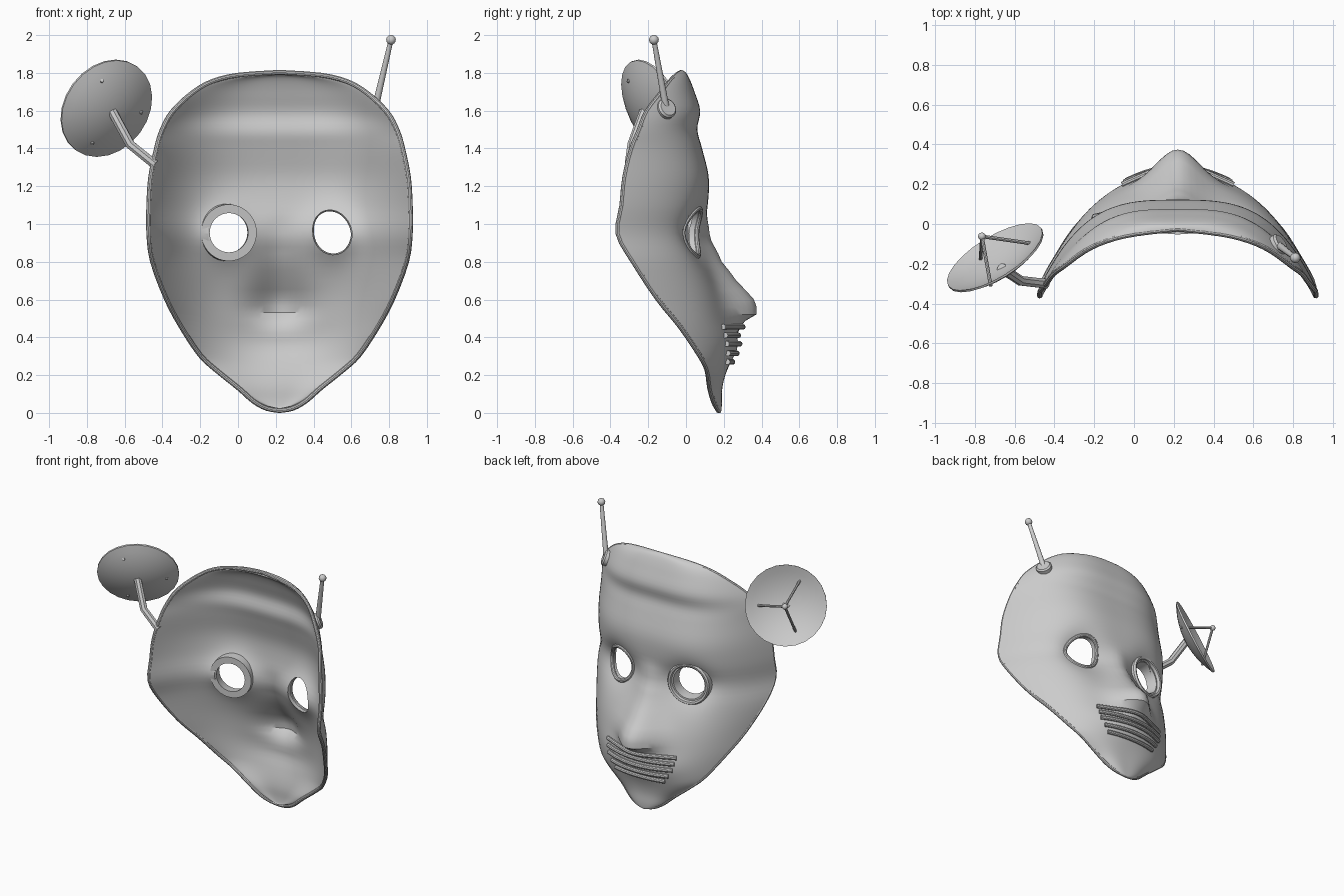
import bpy, bmesh, math
from mathutils import Vector, Matrix

if "Cube" in bpy.data.objects:
    bpy.data.objects.remove(bpy.data.objects["Cube"])

CX = 0.22  # mask centre line
# outline rows: z, half width, y of rim, y of face at centre
ROWS = [(0, 0, .172, .182), (.012, .07, .165, .187), (.05, .14, .145, .19), (.12, .22, .125, .19),
        (.22, .345, .11, .20), (.3, .43, .07, .2), (.45, .53, -.03, .2), (.6, .61, -.15, .18),
        (.8, .685, -.28, .12), (.95, .705, -.36, .09), (1.1, .705, -.34, .115), (1.25, .695, -.325, .12),
        (1.4, .665, -.29, .085), (1.5, .635, -.25, .06), (1.6, .58, -.21, .075), (1.7, .475, -.135, .045),
        (1.765, .365, -.085, .02), (1.8, .22, -.05, 0), (1.815, 0, -.025, -.02)]
NOSE = [(.42, 0), (.47, .06), (.52, .165), (.58, .185), (.65, .15), (.73, .1), (.82, .065), (.95, .035), (1.08, 0)]


def row(t):
    i = min(int(t), len(ROWS) - 2)
    f = t - i
    g = lambda k: Vector(ROWS[max(0, min(k, len(ROWS) - 1))])
    a, b, c, d = g(i - 1), g(i), g(i + 1), g(i + 2)
    r = .5 * (2 * b + (c - a) * f + (2 * a - 5 * b + 4 * c - d) * f * f + (3 * b - a - 3 * c + d) * f ** 3)
    r[1] = max(r[1], 0)
    return r


def lerp(tab, z):
    for (a, va), (b, vb) in zip(tab, tab[1:]):
        if a <= z <= b:
            f = (z - a) / (b - a)
            f = f * f * (3 - 2 * f)
            return va + (vb - va) * f
    return 0


def gauss(a, s):
    return math.exp(-(a / s) ** 2)


def face_y(u, r, relief=1.0):
    z, w, ye, yb = r
    x = abs(u) * w
    y = ye + (yb - ye) * (1 - abs(u) ** 3.3)
    s = .15 if z < .6 else max(.09, .15 - (z - .6) * .2)
    y += relief * (lerp(NOSE, z) * gauss(x, s) + .075 * gauss(x, .27) * gauss(z - .37, .12))
    return y - .075 * gauss(x - .29, .13) * gauss(z - .95, .13)


def face_at(x, z):
    lo, hi = 0.0, len(ROWS) - 1.0
    for _ in range(30):
        m = (lo + hi) / 2
        lo, hi = (m, hi) if row(m)[0] < z else (lo, m)
    r = row(lo)
    return Vector((x, face_y((x - CX) / r[1], r), z))


def finish(name, bm, angle=35):
    bmesh.ops.remove_doubles(bm, verts=bm.verts, dist=.0005)
    bmesh.ops.recalc_face_normals(bm, faces=bm.faces)
    me = bpy.data.meshes.new(name)
    bm.to_mesh(me)
    bm.free()
    ob = bpy.data.objects.new(name, me)
    bpy.context.collection.objects.link(ob)
    smooth(ob, angle)
    return ob


def smooth(ob, angle=35):
    bpy.ops.object.select_all(action='DESELECT')
    ob.select_set(True)
    bpy.context.view_layer.objects.active = ob
    bpy.ops.object.shade_smooth_by_angle(angle=math.radians(angle))


def tube(name, pts, radius, closed=False, res=3):
    cu = bpy.data.curves.new(name, 'CURVE')
    cu.dimensions = '3D'
    cu.bevel_depth, cu.bevel_resolution, cu.use_fill_caps = radius, res, True
    sp = cu.splines.new('POLY')
    sp.points.add(len(pts) - 1)
    for p, q in zip(sp.points, pts):
        p.co = (*q, 1)
    sp.use_cyclic_u = closed
    ob = bpy.data.objects.new(name, cu)
    bpy.context.collection.objects.link(ob)
    bpy.ops.object.select_all(action='DESELECT')
    ob.select_set(True)
    bpy.context.view_layer.objects.active = ob
    bpy.ops.object.convert(target='MESH')
    smooth(bpy.context.object)


def lathe(name, profile, pos, axis, n, closed=False):
    bm = bmesh.new()
    M = Matrix.Translation(pos) @ Vector(axis).to_track_quat('Z', 'Y').to_matrix().to_4x4()
    rings = [[bm.verts.new(M @ Vector((r * math.cos(k * math.tau / n), r * math.sin(k * math.tau / n), h)))
              for k in range(n)] for r, h in profile]
    pairs = list(zip(rings, rings[1:])) + ([(rings[-1], rings[0])] if closed else [])
    for a, b in pairs:
        for k in range(n):
            bm.faces.new((a[k], a[(k + 1) % n], b[(k + 1) % n], b[k]))
    return finish(name, bm)


# mask shell: outer skin, simpler inner skin, joined at the rim
bm = bmesh.new()
NR, NC = (len(ROWS) - 1) * 4, 64
skins = []
for inner in (0, 1):
    grid = []
    for i in range(NR + 1):
        r = row(i / 4)
        line = []
        for j in range(NC + 1):
            u = math.sin((j / NC - .5) * math.pi)
            x, y, z = u * r[1], face_y(u, r, .65 if inner else 1), r[0]
            if inner:
                x, z, y = x * .965, .91 + (z - .91) * .975, y - .03 * (1 - abs(u) ** 6) - .003
            line.append(bm.verts.new((CX + x, y, z)))
        grid.append(line)
    for i in range(NR):
        for j in range(NC):
            bm.faces.new((grid[i][j], grid[i][j + 1], grid[i + 1][j + 1], grid[i + 1][j]))
    skins.append(grid)
o, n = skins
for i in range(NR):
    for j in (0, NC):
        bm.faces.new((o[i][j], o[i + 1][j], n[i + 1][j], n[i][j]))
for i in (0, NR):
    for j in range(NC):
        bm.faces.new((o[i][j], o[i][j + 1], n[i][j + 1], n[i][j]))
bmesh.ops.remove_doubles(bm, verts=bm.verts, dist=.0005)
bmesh.ops.dissolve_degenerate(bm, edges=bm.edges, dist=.0001)
mask = finish("mask_shell", bm)


# eye holes
def eye_loop(cx, k, a=.105, b=.118, slant=0):
    t = k * math.tau / 40
    x, z = a * math.cos(t), b * math.sin(t)
    return cx + x, .955 + z + slant * x * (1 if z > 0 else .3)


for cx, sl in ((-.055, 0), (.5, -.15)):
    bm = bmesh.new()
    f = bm.faces.new([bm.verts.new((x, -.4, z)) for x, z in (eye_loop(cx, k, slant=sl) for k in range(40))])
    ext = bmesh.ops.extrude_face_region(bm, geom=[f])
    bmesh.ops.translate(bm, vec=(0, .9, 0), verts=[v for v in ext['geom'] if isinstance(v, bmesh.types.BMVert)])
    cut = finish("eye_cutter", bm)
    cut.hide_render = True
    mod = mask.modifiers.new("eye", 'BOOLEAN')
    mod.operation, mod.object, mod.solver = 'DIFFERENCE', cut, 'EXACT'
    bpy.context.view_layer.objects.active = mask
    bpy.ops.object.modifier_apply(modifier=mod.name)
    bpy.data.objects.remove(cut)
smooth(mask)

# rolled rim round the mask edge
edge = [row(i / 3) for i in range((len(ROWS) - 1) * 3 + 1)]
side = lambda s, rs: [(CX + s * r[1] * .982, r[2], .91 + (r[0] - .91) * .987) for r in rs]
tube("mask_rim", side(1, edge) + side(-1, edge[1:-1][::-1]), .013, True)

# right eye rim and left eye lens ring
tube("eye_rim", [face_at(*eye_loop(.5, k, .112, .125, -.15)) for k in range(40)], .014, True)
lathe("eye_lens_ring", [(.15, -.06), (.152, .025), (.143, .038), (.13, .035), (.125, .015),
                        (.115, .015), (.108, -.02), (.104, -.06)], (-.06, .04, .955), (-.2, .97, .02), 36, True)

# mouth bars
for z, w in ((.27, .2), (.315, .23), (.365, .26), (.41, .27), (.455, .28)):
    tube("mouth_bar", [face_at(CX + w * (k / 12 - 1), z) + Vector((0, .008, 0)) for k in range(25)], .015)

# antenna
foot, tip = Vector((.725, -.105, 1.61)), Vector((.81, -.17, 1.975))
lathe("antenna_base", [(0, -.02), (.055, -.02), (.055, .012), (.045, .022), (0, .022)], foot, (.75, .5, .35), 20)
lathe("antenna_rod", [(0, 0), (.019, 0), (.013, (tip - foot).length), (0, (tip - foot).length)], foot, tip - foot, 12)
bpy.ops.mesh.primitive_uv_sphere_add(segments=14, ring_count=8, radius=.026, location=tip)
bpy.context.object.name = "antenna_ball"
smooth(bpy.context.object)

# dish, its tripod and its bracket
c, nrm = Vector((-.70, -.165, 1.615)), Vector((-.49, .79, .37)).normalized()
R, D = .275, .07
bowl = [(R * k / 6, D * (k / 6) ** 2 - D) for k in range(7)]
lathe("dish", [(r, h - .012) for r, h in bowl] + bowl[::-1], c, nrm, 24)
e1 = Vector((0, 0, 1)).cross(nrm).normalized() * -1
up = nrm.cross(e1).normalized()
up = up if up.z > 0 else -up
apex = c + nrm * .13
for deg in (-2, 118, 249):
    a = math.radians(deg)
    p = c + (e1 * math.cos(a) + up * math.sin(a)) * .2 - nrm * (D * .47 + .02)
    tube("dish_strut", [p, apex], .009, res=2)
bpy.ops.mesh.primitive_uv_sphere_add(segments=12, ring_count=8, radius=.02, location=apex)
bpy.context.object.name = "dish_receiver"
smooth(bpy.context.object)
tube("dish_bracket", [(-.665, -.222, 1.595), (-.57, -.285, 1.42), (-.44, -.30, 1.315)], .026, res=2)
